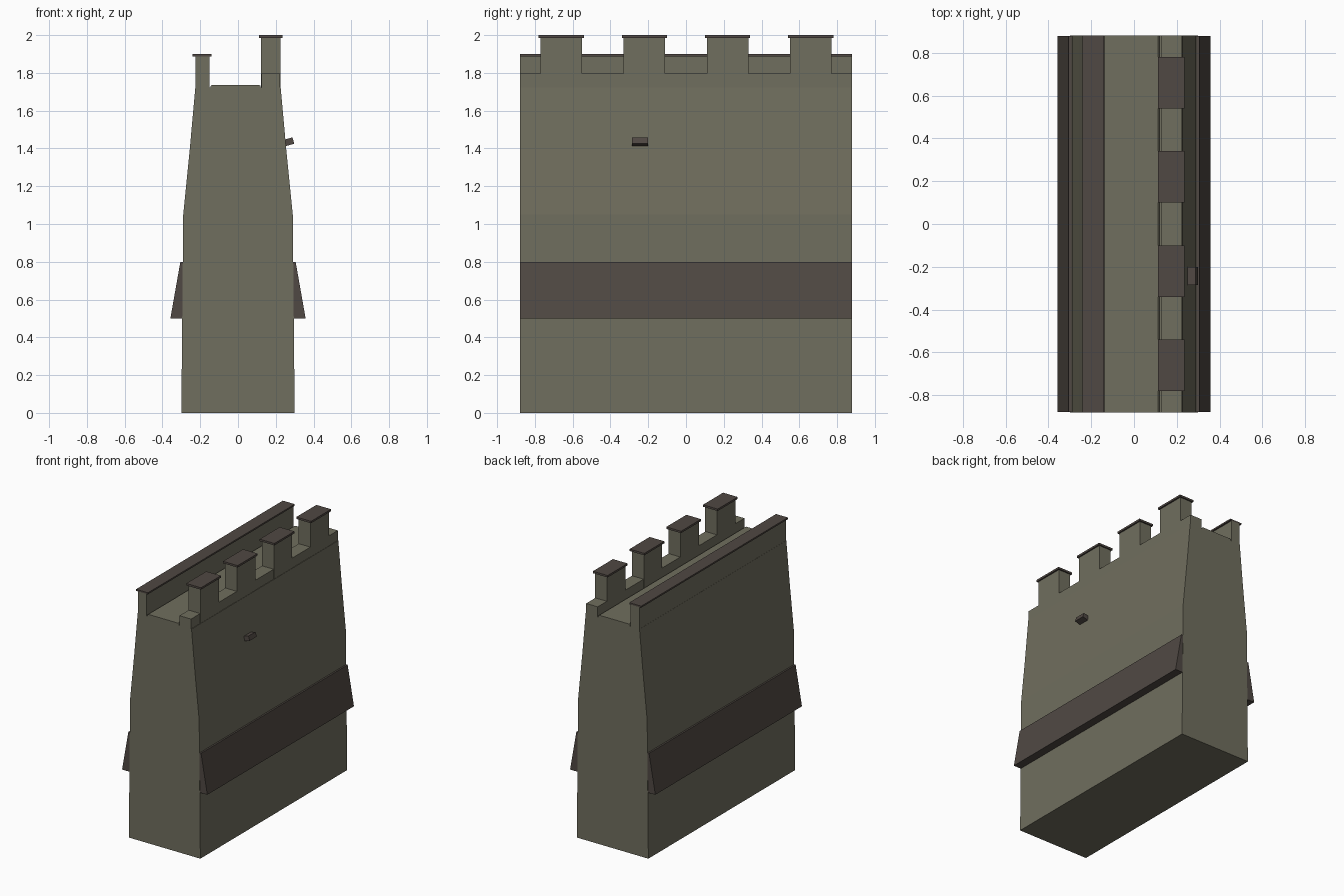
import bpy
import bmesh
from math import radians
from mathutils import Matrix

cube = bpy.data.objects.get("Cube")
if cube:
    bpy.data.objects.remove(cube, do_unlink=True)

HALF = 0.88  # half the length of the wall


def material(name, rgb):
    m = bpy.data.materials.new(name)
    m.use_nodes = True
    m.diffuse_color = (*rgb, 1)
    m.node_tree.nodes["Principled BSDF"].inputs["Base Color"].default_value = (*rgb, 1)
    return m


stone = material("olive stone", (0.162, 0.156, 0.112))
trim = material("dark brown trim", (0.08, 0.065, 0.056))


def prism(name, profile, y0, y1, mat):
    """Extrude an x-z outline along y."""
    bm = bmesh.new()
    face = bm.faces.new([bm.verts.new((x, y0, z)) for x, z in profile])
    ext = bmesh.ops.extrude_face_region(bm, geom=[face])
    moved = [v for v in ext["geom"] if isinstance(v, bmesh.types.BMVert)]
    bmesh.ops.translate(bm, verts=moved, vec=(0, y1 - y0, 0))
    bmesh.ops.recalc_face_normals(bm, faces=bm.faces)
    mesh = bpy.data.meshes.new(name)
    bm.to_mesh(mesh)
    bm.free()
    mesh.materials.append(mat)
    obj = bpy.data.objects.new(name, mesh)
    bpy.context.collection.objects.link(obj)
    return obj


def box(name, x0, x1, y0, y1, z0, z1, mat):
    return prism(name, [(x0, z0), (x1, z0), (x1, z1), (x0, z1)], y0, y1, mat)


def mirrored(half):
    return half + [(-x, z) for x, z in reversed(half)]


# Tapering wall body
prism("wall_body", mirrored([(0.30, 0), (0.29, 1.05), (0.255, 1.4), (0.226, 1.722)]),
      -HALF, HALF, stone)

# Sloping skirt around the lower wall, ends just inside the wall ends
prism("wall_skirt", mirrored([(0.358, 0.5), (0.305, 0.8)]), 0.001 - HALF, HALF - 0.001, trim)

# Walkway with chamfered edges
prism("walkway", [(-0.145, 1.715), (0.12, 1.715), (0.12, 1.73), (0.112, 1.737),
                  (-0.137, 1.737), (-0.145, 1.73)], -HALF, HALF, stone)

# Plain parapet with coping
box("rear_parapet", -0.225, -0.152, -HALF, HALF, 1.715, 1.888, stone)
box("rear_coping", -0.24, -0.14, -HALF, HALF, 1.888, 1.9, trim)

# Battlement: low base with capped merlons
box("battlement_base", 0.125, 0.222, -HALF, HALF, 1.715, 1.797, stone)
for i in range(4):
    y = (i - 1.5) * 0.44
    box(f"merlon_{i + 1}", 0.123, 0.224, y - 0.11, y + 0.11, 1.722, 1.985, stone)
    box(f"merlon_cap_{i + 1}", 0.112, 0.235, y - 0.12, y + 0.12, 1.985, 2.0, trim)

# Tilted spout on the battlement side
spout = box("spout", -0.035, 0.025, -0.0425, 0.0425, -0.0175, 0.0175, trim)
spout.matrix_world = Matrix.Translation((0.269, -0.243, 1.435)) @ Matrix.Rotation(radians(-16), 4, 'Y')
